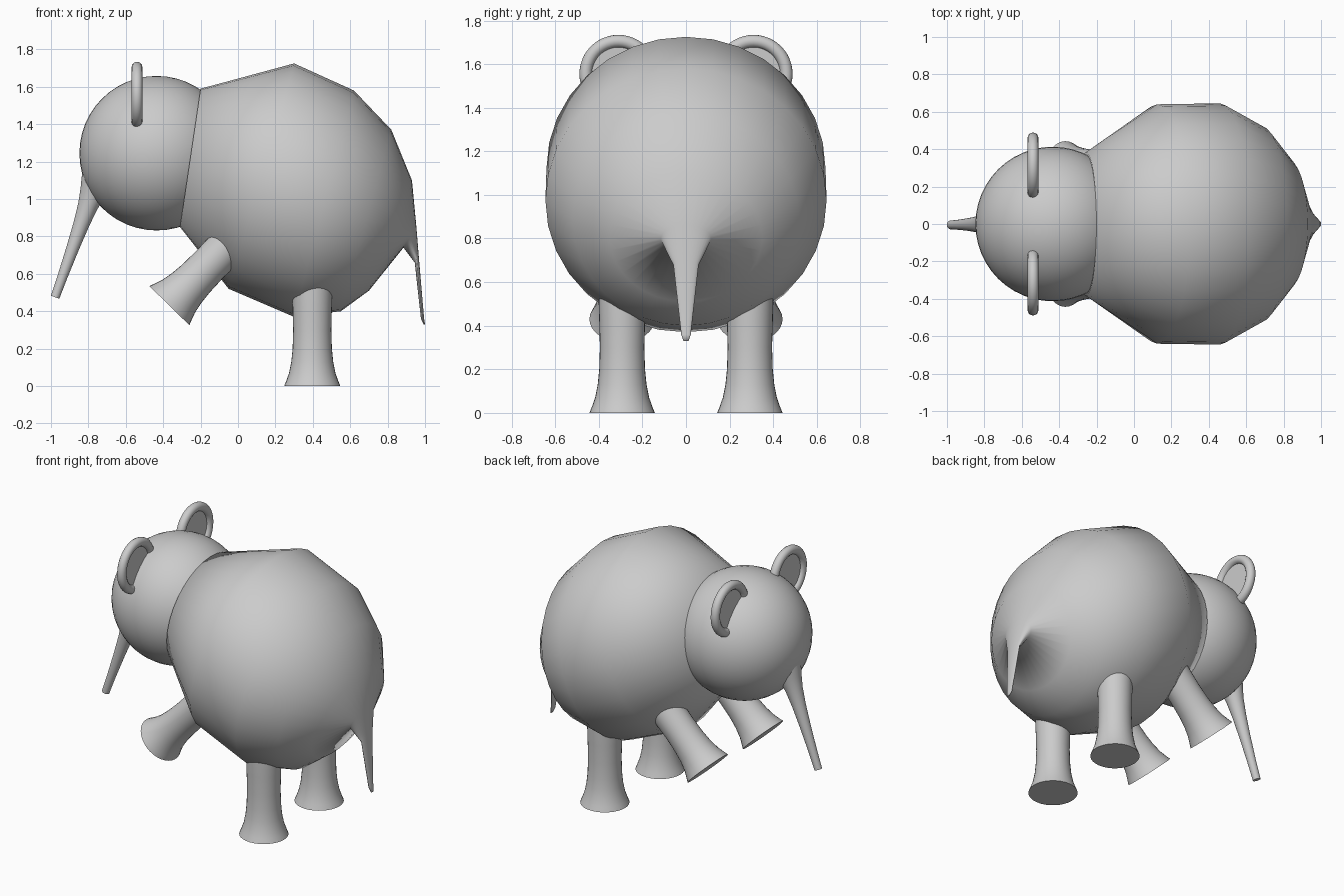
import bpy, bmesh, math
from mathutils import Vector, Matrix

if "Cube" in bpy.data.objects:
    bpy.data.objects.remove(bpy.data.objects["Cube"])

grey = bpy.data.materials.new("grey")
grey.diffuse_color = (0.6, 0.6, 0.6, 1)
grey.use_nodes = True
grey.node_tree.nodes["Principled BSDF"].inputs["Base Color"].default_value = grey.diffuse_color


def finish(name, bm, angle=60):
    bmesh.ops.recalc_face_normals(bm, faces=bm.faces[:])
    me = bpy.data.meshes.new(name)
    bm.to_mesh(me)
    bm.free()
    ob = bpy.data.objects.new(name, me)
    bpy.context.collection.objects.link(ob)
    me.materials.append(grey)
    bpy.ops.object.select_all(action='DESELECT')
    ob.select_set(True)
    bpy.context.view_layer.objects.active = ob
    bpy.ops.object.shade_smooth_by_angle(angle=math.radians(angle))
    return ob


def loft(name, rings, angle=60):
    """Skin a list of rings of points and cap both ends."""
    bm = bmesh.new()
    vs = [[bm.verts.new(p) for p in r] for r in rings]
    n = len(vs[0])
    for a, b in zip(vs, vs[1:]):
        for i in range(n):
            j = (i + 1) % n
            bm.faces.new((a[i], a[j], b[j], b[i]))
    bm.faces.new(vs[0])
    bm.faces.new(vs[-1])
    return finish(name, bm, angle)


def tube(name, start, direction, profile, n=32):
    """Round limb: profile holds (distance along axis, radius)."""
    start, d = Vector(start), Vector(direction).normalized()
    u = Vector((0, 1, 0))
    w = d.cross(u).normalized()
    angs = [2 * math.pi * i / n for i in range(n)]
    return loft(name, [[start + d * t + (u * math.cos(a) + w * math.sin(a)) * r
                        for a in angs] for t, r in profile])


# body and tail: tilted oval rings (top x, top z, bottom x, bottom z, half width)
sections = [(-0.20, 1.59, -0.31, 0.85, 0.385),
            (0.30, 1.725, -0.05, 0.52, 0.64),
            (0.62, 1.58, 0.30, 0.37, 0.645),
            (0.82, 1.37, 0.55, 0.40, 0.52),
            (0.93, 1.10, 0.70, 0.51, 0.35),
            (0.953, 0.86, 0.885, 0.74, 0.115),
            (0.966, 0.70, 0.945, 0.66, 0.058),
            (0.995, 0.36, 0.978, 0.36, 0.022),
            (1.0, 0.33, 0.992, 0.33, 0.012)]
body_rings = []
for tx, tz, bx, bz, w in sections:
    top, bot = Vector((tx, 0, tz)), Vector((bx, 0, bz))
    c, h = (top + bot) / 2, (top - bot) / 2
    body_rings.append([c + h * math.cos(a) + Vector((0, w, 0)) * math.sin(a)
                       for a in (2 * math.pi * i / 32 for i in range(32))])
loft("body_and_tail", body_rings, 180)

# head
bm = bmesh.new()
bmesh.ops.create_uvsphere(bm, u_segments=48, v_segments=24, radius=0.413,
                          matrix=Matrix.Translation((-0.435, 0, 1.245)))
finish("head", bm)

# trunk
tube("trunk", (-0.978, -0.005, 0.475), (0.21, 0.005, 0.585),
     [(0, 0.024), (0.12, 0.027), (0.28, 0.034), (0.42, 0.043),
      (0.52, 0.054), (0.60, 0.07), (0.68, 0.09)])

# legs: hind pair upright, front pair raised forward
leg = [(0, 0.15), (0.03, 0.138), (0.07, 0.124), (0.13, 0.112), (0.20, 0.105),
       (0.30, 0.102), (0.42, 0.105), (0.52, 0.108), (0.62, 0.108)]
for side, s in (("left", 1), ("right", -1)):
    tube("hind_leg_" + side, (0.397, 0.293 * s, 0), (0, 0, 1), leg)
    tube("front_leg_" + side, (-0.367, 0.293 * s, 0.43), (0.7, 0, 0.715), leg)

    # ear: rim ring with a thin inner disc
    bpy.ops.mesh.primitive_torus_add(location=(-0.54, 0.31 * s, 1.555),
                                     rotation=(0, math.pi / 2, 0),
                                     major_radius=0.15, minor_radius=0.029,
                                     major_segments=48, minor_segments=16)
    rim = bpy.context.object
    rim.name = "ear_rim_" + side
    rim.data.materials.append(grey)
    bpy.ops.object.shade_smooth()
    bpy.ops.mesh.primitive_cylinder_add(location=(-0.54, 0.31 * s, 1.555),
                                        rotation=(0, math.pi / 2, 0),
                                        radius=0.14, depth=0.012, vertices=48)
    disc = bpy.context.object
    disc.name = "ear_disc_" + side
    disc.data.materials.append(grey)
